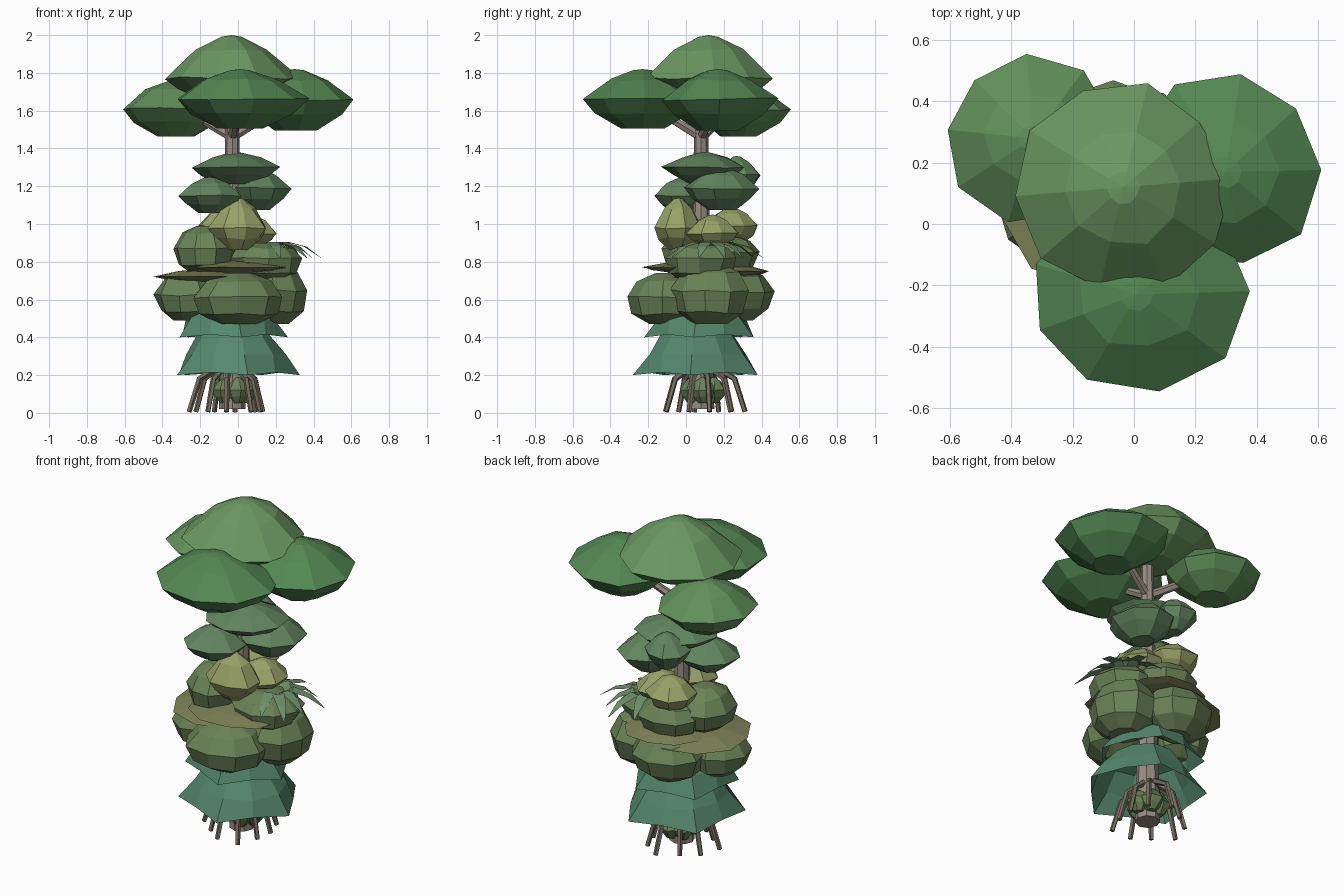
import bpy, bmesh, math, random
from mathutils import Vector

if "Cube" in bpy.data.objects:
    bpy.data.objects.remove(bpy.data.objects["Cube"])

def mat(name, r, g, b):
    m = bpy.data.materials.new(name)
    m.diffuse_color = tuple((v / 255) ** 2.2 for v in (r, g, b)) + (1,)
    m.use_nodes = True
    m.node_tree.nodes["Principled BSDF"].inputs["Base Color"].default_value = m.diffuse_color
    return m

CANOPY_A = mat("canopy_light", 107, 150, 98)
CANOPY_B = mat("canopy_deep", 84, 134, 84)
CANOPY_D = mat("canopy_mid", 97, 142, 90)
MOSS = mat("moss", 98, 132, 95)
YELLOW = mat("yellow_leaf", 150, 160, 104)
OLIVE = mat("olive", 125, 130, 88)
BUSH = mat("bush", 106, 130, 88)
TEAL = mat("teal", 86, 134, 108)
FERN = mat("fern", 110, 142, 105)
BARK = mat("bark", 150, 138, 128)
ROOT = mat("root", 118, 108, 96)

def finish(name, bm, m):
    me = bpy.data.meshes.new(name)
    bm.to_mesh(me)
    bm.free()
    ob = bpy.data.objects.new(name, me)
    bpy.context.collection.objects.link(ob)
    me.materials.append(m)
    return ob

def bridge(bm, rings):
    for a, b in zip(rings, rings[1:]):
        n = len(a)
        for i in range(n):
            j = (i + 1) % n
            bm.faces.new((a[i], a[j], b[j], b[i]))

# profiles: (radius factor, height factor), positive heights scale by up, negative by down
LENS = [(0.36, -0.97), (0.78, -0.47), (1, 0), (0.56, 0.65), (0.16, 0.96)]
ROUND = [(0.42, -1), (0.84, -0.6), (1, 0.1), (0.72, 0.7), (0.28, 1)]

def blob(name, x, y, z, rx, ry, up, down, m, n=9, prof=LENS, seed=1, jit=0.06):
    rnd = random.Random(seed)
    bm = bmesh.new()
    rings = []
    off = rnd.random() * 6
    for f, h in prof:
        ring = []
        for i in range(n):
            a = off + math.tau * i / n
            k = f * (1 + rnd.uniform(-jit, jit))
            dz = h * (up if h > 0 else down) + rnd.uniform(-jit, jit) * up * (0.8 if abs(h) < 0.9 else 0)
            ring.append(bm.verts.new((x + rx * k * math.cos(a), y + ry * k * math.sin(a), z + dz)))
        rings.append(ring)
    bridge(bm, rings)
    bm.faces.new(rings[0][::-1])
    top = bm.verts.new((x, y, z + up))
    for i in range(n):
        bm.faces.new((rings[-1][i], rings[-1][(i + 1) % n], top))
    return finish(name, bm, m)

def tube(name, pts, radii, m, n=6):
    bm = bmesh.new()
    pts = [Vector(p) for p in pts]
    rings = []
    for i, p in enumerate(pts):
        d = pts[min(i + 1, len(pts) - 1)] - pts[max(i - 1, 0)]
        q = d.to_track_quat('Z', 'Y')
        rings.append([bm.verts.new(p + q @ Vector((radii[i] * math.cos(math.tau * k / n),
                                                   radii[i] * math.sin(math.tau * k / n), 0))) for k in range(n)])
    bridge(bm, rings)
    bm.faces.new(rings[0][::-1])
    bm.faces.new(rings[-1])
    return finish(name, bm, m)

def skirt(name, x, y, prof, m, n=10, seed=1):
    # open drooping shell with a pointed hem
    rnd = random.Random(seed)
    bm = bmesh.new()
    rings = []
    off = rnd.random() * 6
    for s, (r, z) in enumerate(prof):
        ring = []
        for i in range(n):
            a = off + math.tau * i / n
            k = r * ((1.06 if i % 2 else 0.88) if s == 0 else rnd.uniform(0.95, 1.05))
            dz = 0.015 if (s == 0 and i % 2 == 0) else 0
            ring.append(bm.verts.new((x + k * math.cos(a), y + k * math.sin(a), z + dz)))
        rings.append(ring)
    bridge(bm, rings)
    return finish(name, bm, m)

# canopy
blob("canopy_top", -0.035, 0.12, 1.77, 0.34, 0.34, 0.23, 0.13, CANOPY_A, 10, seed=2)
blob("canopy_front", 0.01, -0.23, 1.66, 0.35, 0.32, 0.16, 0.16, CANOPY_B, 9, seed=3)
blob("canopy_right", 0.30, 0.17, 1.66, 0.31, 0.32, 0.16, 0.17, CANOPY_B, 9, seed=4)
blob("canopy_left", -0.33, 0.28, 1.61, 0.28, 0.27, 0.15, 0.15, CANOPY_D, 9, seed=5)

# trunk and branches
tube("trunk", [(-0.03, 0.08, 0.02), (-0.03, 0.08, 0.25), (-0.03, 0.08, 0.7), (-0.03, 0.08, 1.3),
               (-0.03, 0.08, 1.68)], [0.07, 0.065, 0.05, 0.04, 0.035], BARK, 8)
for i, e in enumerate([(-0.24, 0.22, 1.58), (0.2, 0.15, 1.6), (0.0, -0.15, 1.6)]):
    tube(f"branch_{i}", [(-0.03, 0.08, 1.46), e], [0.026, 0.02], BARK, 6)

# upper moss tier
blob("moss_top", -0.015, 0.10, 1.30, 0.235, 0.22, 0.08, 0.09, MOSS, 9, seed=6)
blob("moss_left", -0.15, -0.01, 1.15, 0.18, 0.17, 0.10, 0.095, MOSS, 8, seed=7)
blob("moss_right", 0.10, 0.19, 1.19, 0.18, 0.20, 0.11, 0.12, MOSS, 8, seed=8)
blob("moss_back", -0.06, 0.27, 1.26, 0.13, 0.13, 0.10, 0.11, MOSS, 8, seed=9)

# yellow tier
blob("yellow_front", 0.0, -0.04, 0.98, 0.16, 0.14, 0.16, 0.12, YELLOW, 8, seed=10)
blob("yellow_right", 0.07, 0.14, 0.95, 0.15, 0.15, 0.10, 0.07, YELLOW, 8, seed=11)
blob("yellow_back", -0.07, 0.24, 0.99, 0.15, 0.15, 0.10, 0.10, YELLOW, 8, seed=12)
blob("olive_left", -0.17, 0.06, 0.86, 0.17, 0.20, 0.13, 0.13, BUSH, 9, ROUND, 13)
blob("olive_right", 0.14, 0.08, 0.81, 0.21, 0.20, 0.09, 0.12, BUSH, 9, ROUND, 14)
blob("olive_back", -0.05, 0.22, 0.84, 0.19, 0.17, 0.10, 0.11, BUSH, 9, ROUND, 15)

# flat shelves
blob("shelf_left", -0.14, 0.10, 0.72, 0.32, 0.31, 0.045, 0.03, OLIVE, 10, seed=16)
blob("shelf_front", 0.0, 0.02, 0.77, 0.28, 0.26, 0.035, 0.03, OLIVE, 10, seed=17)
blob("shelf_back", -0.02, 0.22, 0.75, 0.25, 0.23, 0.035, 0.03, OLIVE, 10, seed=18)

# round bushes
blob("bush_front", 0.0, -0.10, 0.60, 0.25, 0.22, 0.14, 0.13, BUSH, 9, ROUND, 19)
blob("bush_right", 0.18, 0.13, 0.63, 0.20, 0.21, 0.16, 0.16, BUSH, 9, ROUND, 20)
blob("bush_left", -0.27, 0.06, 0.61, 0.17, 0.18, 0.14, 0.12, BUSH, 9, ROUND, 21)
blob("bush_back", -0.07, 0.28, 0.63, 0.22, 0.18, 0.14, 0.14, BUSH, 9, ROUND, 22)

# fern with arching leaves
for i in range(7):
    a = math.radians(-75 + i * 30)
    L = 0.29 if i % 2 else 0.24
    bm = bmesh.new()
    rows = []
    for t, w, h in [(0, 0.015, 0), (0.35, 0.034, 0.045), (0.7, 0.026, 0.02), (1, 0.003, -0.04)]:
        c = Vector((0.16 + L * t * math.cos(a), 0.13 + L * t * math.sin(a), 0.86 + h))
        s = Vector((-math.sin(a), math.cos(a), 0)) * w
        rows.append((bm.verts.new(c - s), bm.verts.new(c + s)))
    for p, q in zip(rows, rows[1:]):
        bm.faces.new((p[0], q[0], q[1], p[1]))
    finish(f"fern_leaf_{i}", bm, FERN)

# teal skirts
skirt("skirt_low", -0.02, 0.06, [(0.33, 0.20), (0.265, 0.31), (0.19, 0.42), (0.06, 0.47)], TEAL, 10, 23)
skirt("skirt_high", -0.04, 0.08, [(0.29, 0.40), (0.23, 0.51), (0.16, 0.60), (0.05, 0.64)], TEAL, 10, 24)

# stilt roots
for i in range(10):
    a = math.tau * i / 10 + 0.2
    k = 0.88 + 0.12 * (i % 3)
    def at(r, z):
        return (-0.04 + r * k * math.cos(a), 0.09 + r * k * math.sin(a), z)
    tube(f"root_{i}", [at(0.05, 0.25), at(0.15, 0.18), at(0.20, 0.006)], [0.02, 0.016, 0.014], ROOT, 5)

# small plants at the base
for i in range(5):
    a = math.tau * i / 5
    blob(f"base_plant_{i}", -0.02 + 0.06 * math.cos(a), 0.09 + 0.06 * math.sin(a), 0.12,
         0.07, 0.07, 0.07, 0.07, BUSH, 7, LENS, 30 + i)
